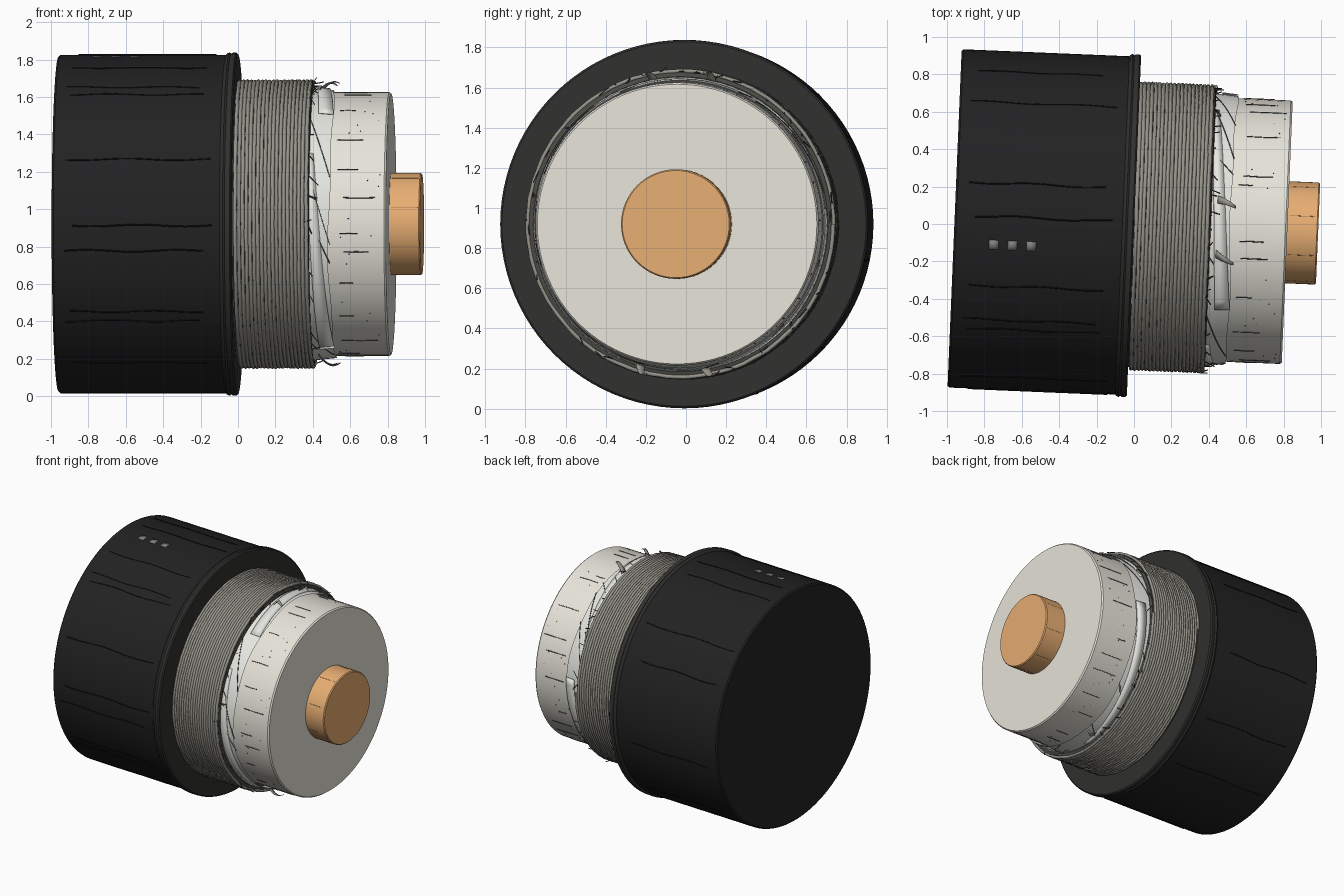
import bpy, bmesh, math, random
from mathutils import Matrix, Vector

if "Cube" in bpy.data.objects:
    bpy.data.objects.remove(bpy.data.objects["Cube"])

random.seed(4)
R = random.uniform
TAU = 2 * math.pi
# Cable frame: s runs along the axis, which is turned slightly about z
FRAME = Matrix.Translation((0, -0.01, 0.92)) @ Matrix.Rotation(math.radians(-2.4), 4, 'Z')


def P(s, r, a):
    return FRAME @ Vector((s, r * math.cos(a), r * math.sin(a)))


def material(name, c):
    m = bpy.data.materials.new(name)
    m.diffuse_color = (*c, 1)
    m.use_nodes = True
    m.node_tree.nodes["Principled BSDF"].inputs["Base Color"].default_value = m.diffuse_color
    return m


BLACK = material("black_rubber", (0.016, 0.016, 0.017))
RIM = material("cut_rubber", (0.03, 0.03, 0.028))
CREASE = material("crease", (0.006, 0.006, 0.006))
WIRE = material("braid_wire", (0.30, 0.29, 0.25))
CORE = material("braid_shadow", (0.07, 0.07, 0.06))
FOIL = material("foil", (0.80, 0.80, 0.76))
PLASTIC = material("white_plastic", (0.80, 0.78, 0.70))
COPPER = material("copper", (0.80, 0.42, 0.17))
PRINT = material("print_grey", (0.22, 0.22, 0.22))


def finish(name, bm, mat, angle=35):
    bmesh.ops.recalc_face_normals(bm, faces=bm.faces)
    me = bpy.data.meshes.new(name)
    bm.to_mesh(me)
    bm.free()
    ob = bpy.data.objects.new(name, me)
    bpy.context.collection.objects.link(ob)
    me.materials.append(mat)
    bpy.ops.object.select_all(action='DESELECT')
    bpy.context.view_layer.objects.active = ob
    ob.select_set(True)
    bpy.ops.object.shade_smooth_by_angle(angle=math.radians(angle))
    return ob


def lathe(name, profile, mat, n=96, cap=True, wave=None):
    """Turn a list of (s, r) around the cable axis; wave shifts the last ring."""
    bm = bmesh.new()
    rings = []
    for k, (s, r) in enumerate(profile):
        last = k == len(profile) - 1
        rings.append([bm.verts.new(P(s + (wave(TAU * i / n) if wave and last else 0),
                                     r, TAU * i / n)) for i in range(n)])
    for a, b in zip(rings, rings[1:]):
        for i in range(n):
            j = (i + 1) % n
            bm.faces.new((a[i], a[j], b[j], b[i]))
    if cap:
        bm.faces.new(rings[0])
        bm.faces.new(rings[-1])
    return finish(name, bm, mat)


def wires(name, paths, radius, mat, res=0):
    """Many thin tubes in one curve object; paths hold (s, r, angle) points."""
    cu = bpy.data.curves.new(name, 'CURVE')
    cu.dimensions = '3D'
    cu.bevel_depth = radius
    cu.bevel_resolution = res
    cu.use_fill_caps = True
    for path in paths:
        sp = cu.splines.new('POLY')
        sp.points.add(len(path) - 1)
        for pt, p in zip(sp.points, path):
            pt.co = (*P(*p), 1)
        sp.use_smooth = True
    ob = bpy.data.objects.new(name, cu)
    bpy.context.collection.objects.link(ob)
    cu.materials.append(mat)
    return ob


def ribbon(name, rows, mat, thick=0.003):
    """Strip through pairs of (s, r, angle) points."""
    bm = bmesh.new()
    vs = [[bm.verts.new(P(*p)) for p in row] for row in rows]
    for a, b in zip(vs, vs[1:]):
        bm.faces.new((a[0], a[1], b[1], b[0]))
    ob = finish(name, bm, mat)
    ob.modifiers.new("thickness", 'SOLIDIFY').thickness = thick
    return ob


# Main coaxial layers
lathe("outer_jacket", [(-0.96, 0.895), (-0.95, 0.905), (-0.05, 0.905), (-0.05, 0.80)], BLACK)
lathe("jacket_rim", [(-0.065, 0.90), (-0.058, 0.912), (-0.045, 0.918), (-0.035, 0.911),
                     (-0.025, 0.917), (-0.008, 0.917), (0.0, 0.908), (0.0, 0.74)], RIM)
lathe("braid_core", [(-0.03, 0.755), (0.405, 0.755), (0.41, 0.735), (0.40, 0.71)], CORE)
lathe("foil_shield", [(0.36, 0.727), (0.45, 0.724), (0.52, 0.716)], FOIL, cap=False,
      wave=lambda a: 0.008 * math.sin(3 * a + 1) + 0.005 * math.sin(7 * a))
lathe("dielectric", [(0.30, 0.705), (0.81, 0.705), (0.82, 0.697)], PLASTIC)
lathe("conductor", [(0.78, 0.273), (0.978, 0.273), (0.985, 0.267)], COPPER, n=64)

# Braid: tightly packed wire turns with slight irregularity
turns, steps = 20, 110
coil = []
for i in range(turns * steps + 1):
    a = TAU * i / steps
    coil.append((0.006 + 0.40 * i / (turns * steps) + R(-0.0015, 0.0015), 0.762 + R(-0.002, 0.002), a))
wires("braid_coil", [coil], 0.0115, WIRE, 1)

# Frayed braid ends, some flying outward, some lying on the foil
frayed = []
for i in range(44):
    a, s, r = R(0, TAU), R(0.38, 0.41), R(0.745, 0.772)
    da, ds, dr = R(-0.09, 0.09), R(0.02, 0.06), R(-0.02, 0.022)
    frayed.append([(s + ds * t, r + dr * t * t, a + da * t) for t in (0, 0.35, 0.7, 1)])
wires("frayed_strands", frayed, 0.003, CORE)
laid = []
for i in range(12):
    a, da = TAU * i / 12 + R(-0.2, 0.2), R(0.15, 0.6)
    laid.append([(0.40 + 0.12 * t, 0.729 - 0.008 * t, a + da * t) for t in [k / 8 for k in range(9)]])
wires("laid_strands", laid, 0.0025, CORE)

# Overlapping foil wraps and small curled flaps
for k in range(3):
    a0 = TAU * k / 3 + 0.5
    rows = []
    for i in range(25):
        t = i / 24
        rows.append([(0.39 + 0.06 * t, 0.734, a0 + 1.7 * t), (0.43 + 0.10 * t, 0.726, a0 + 1.7 * t)])
    ribbon(f"foil_wrap_{k + 1}", rows, FOIL)
for k, a0 in enumerate((1.35, 1.75, -1.4, -1.85)):
    rows = []
    for i in range(9):
        t = i / 8
        s, r = 0.44 + 0.10 * t, 0.73 + 0.045 * math.sin(2.3 * t)
        rows.append([(s, r, a0 - 0.03 + 0.08 * t), (s, r, a0 + 0.03 + 0.04 * t)])
    ribbon(f"foil_flap_{k + 1}", rows, WIRE)

# Long wavering creases in the jacket
creases = []
for a in (1.97, 2.2, 1.55, 1.35, 0.8, 0.5, -0.2, -0.75, -1.2, 2.75, 3.3, 3.75, 4.1, -2.6,
          3.05 + 0.1, 2.27):
    s0, s1, ph = R(-0.93, -0.85), R(-0.2, -0.1), R(0, 6)
    creases.append([(s0 + (s1 - s0) * k / 16, 0.905, a + 0.006 * math.sin(ph + k * 0.6))
                    for k in range(17)])
wires("jacket_creases", creases, 0.004, CREASE)

# Scratches and specks on the white insulation, seams on the copper
scratches = []
for i in range(24):
    a, s0 = TAU * i / 24 + R(-0.1, 0.1), R(0.54, 0.6)
    s1 = s0 + R(0.07, 0.2)
    scratches.append([(s0, 0.705, a), ((s0 + s1) / 2, 0.7055, a + R(-0.004, 0.004)), (s1, 0.705, a)])
for i in range(50):
    a, s = R(0, TAU), R(0.55, 0.79)
    scratches.append([(s, 0.705, a), (s + 0.006, 0.705, a)])
wires("insulation_scratches", scratches, 0.003, CORE)
wires("conductor_seams", [[(0.83, 0.2715, a), (0.97, 0.2715, a)] for a in
                          [TAU * k / 8 + 0.45 for k in range(8)]], 0.0025,
      material("dark_copper", (0.35, 0.17, 0.07)))

# Three printed squares on top of the jacket
for k in range(3):
    s = -0.745 + 0.1 * k
    ribbon(f"print_square_{k + 1}", [[(s - 0.025, 0.907, a), (s + 0.025, 0.907, a)]
                                     for a in (1.69, 1.718, 1.746)], PRINT)
